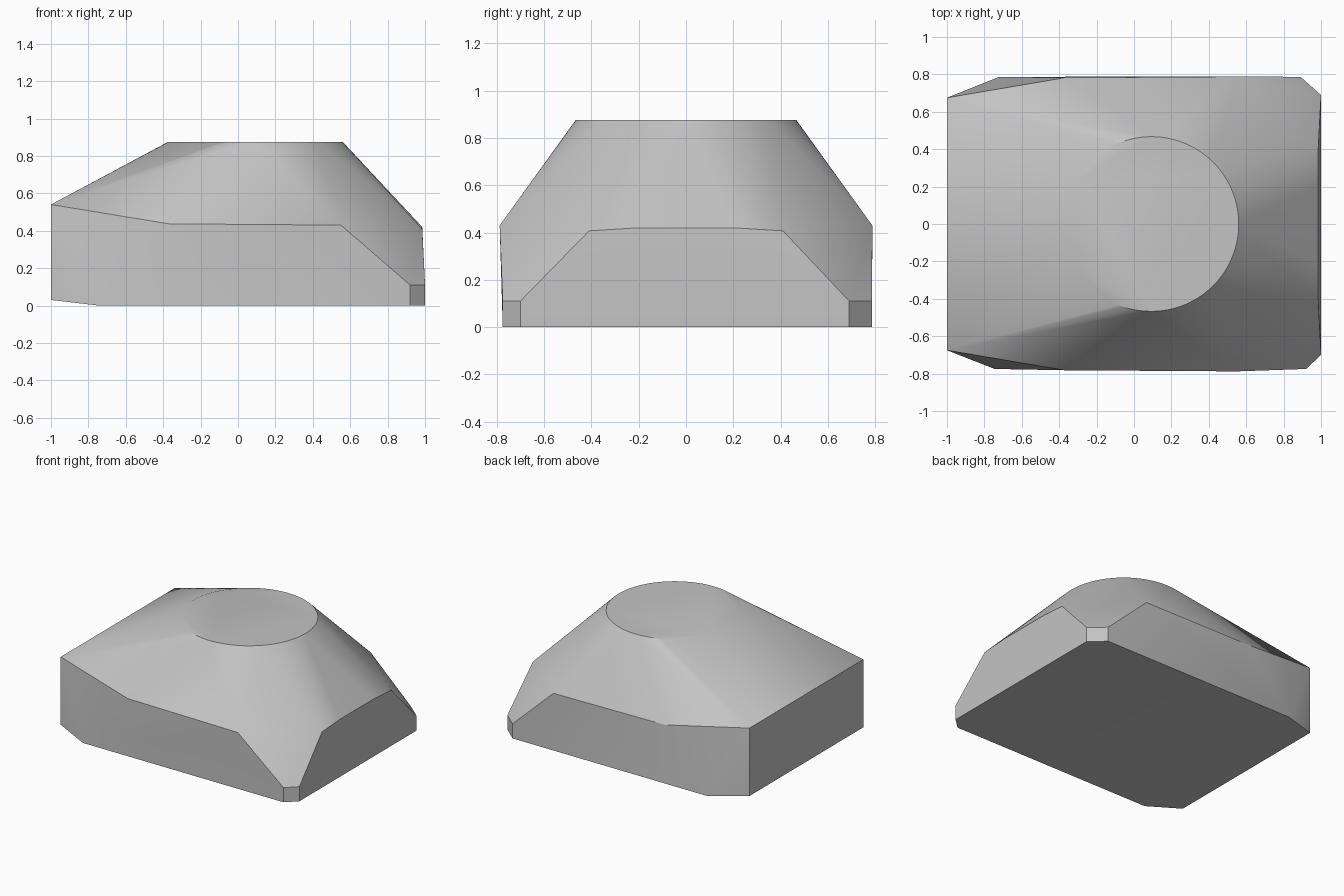
import bpy, bmesh, math

cube = bpy.data.objects.get("Cube")
if cube:
    bpy.data.objects.remove(cube, do_unlink=True)

# Plain grey material
GREY = (0.55, 0.55, 0.55, 1)
mat = bpy.data.materials.new("plain grey")
mat.diffuse_color = GREY
mat.use_nodes = True
mat.node_tree.nodes["Principled BSDF"].inputs["Base Color"].default_value = GREY

# Round flat top
TOP_Z, RADIUS, CENTRE_X, SEGMENTS = 0.875, 0.467, 0.093, 96
points = []
for i in range(SEGMENTS):
    a = math.tau * i / SEGMENTS
    points.append((CENTRE_X + RADIUS * math.cos(a), RADIUS * math.sin(a), TOP_Z))

# Corners shared by both sides
for s in (-1, 1):
    points += [
        (-1, s * 0.675, 0.03), (-1, s * 0.675, 0.54),    # blunt end
        (-0.37, s * 0.782, 0.437), (0.55, s * 0.788, 0.43),  # side shoulders
        (0.985, s * 0.41, 0.407), (0.985, s * 0.2, 0.42),    # nose shoulders
    ]

# Base corners, slightly different front and back
for blunt_x, side_x, side_y, nose_y in ((-0.745, 0.92, -0.775, -0.70),
                                       (-0.72, 0.89, 0.787, 0.69)):
    points.append((blunt_x, side_y, 0))
    for z in (0, 0.11):
        points += [(side_x, side_y, z), (1, nose_y, z)]

# Wrap the faceted body around the corners
bm = bmesh.new()
for p in points:
    bm.verts.new(p)
bmesh.ops.convex_hull(bm, input=bm.verts[:])
bmesh.ops.delete(bm, geom=[v for v in bm.verts if not v.link_faces], context='VERTS')
bmesh.ops.dissolve_limit(bm, angle_limit=math.radians(0.3),
                         verts=bm.verts[:], edges=bm.edges[:])
bmesh.ops.recalc_face_normals(bm, faces=bm.faces[:])
mesh = bpy.data.meshes.new("body")
bm.to_mesh(mesh)
bm.free()
mesh.materials.append(mat)
body = bpy.data.objects.new("body", mesh)
bpy.context.collection.objects.link(body)

# Smooth shading with crisp edges
bpy.context.view_layer.objects.active = body
body.select_set(True)
bpy.ops.object.shade_smooth_by_angle(angle=math.radians(30))
